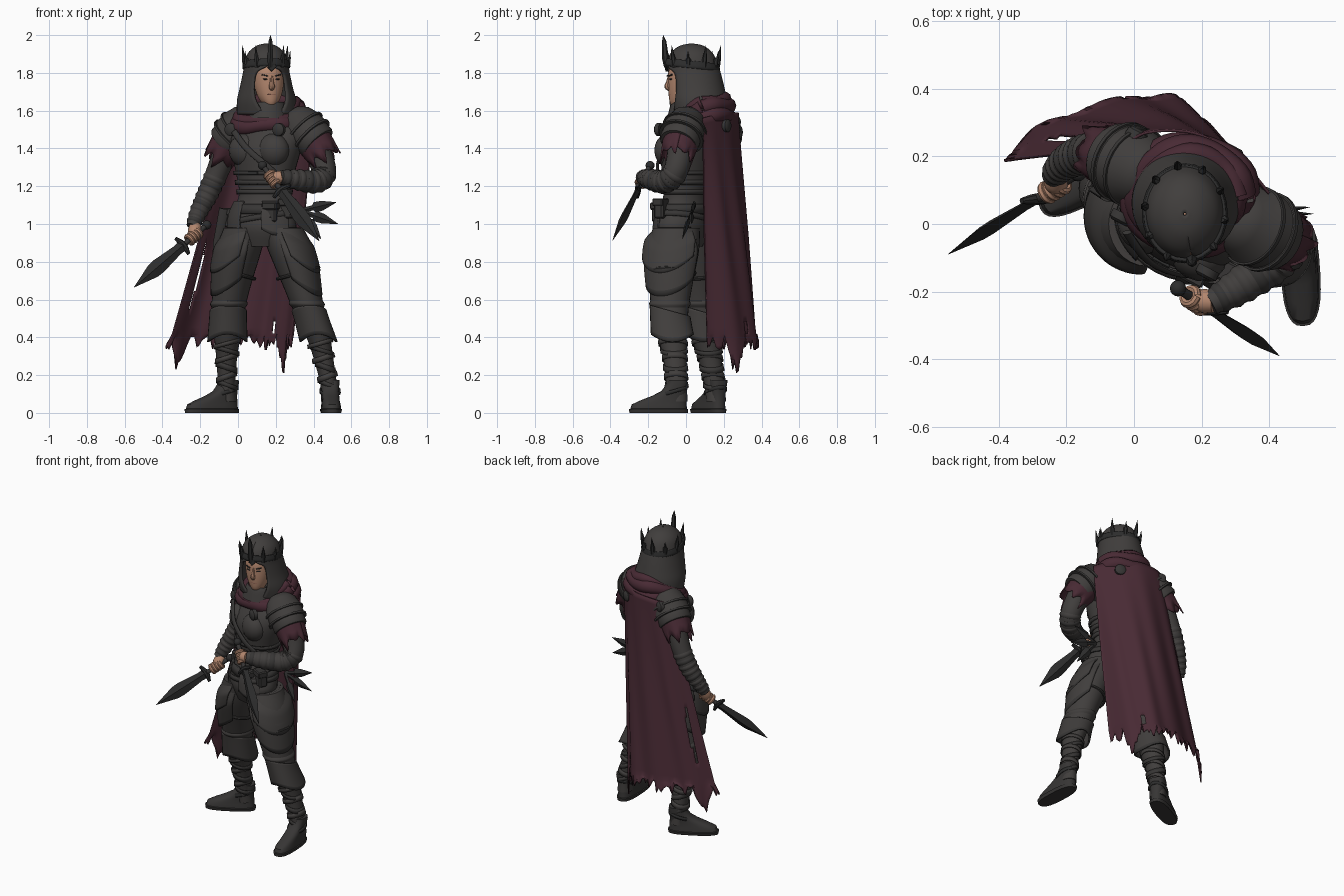
import bpy, bmesh, math, random
from mathutils import Vector, Matrix

if "Cube" in bpy.data.objects:
    bpy.data.objects.remove(bpy.data.objects["Cube"])
random.seed(4)
S, C, R = math.sin, math.cos, math.radians
X, Y, Z = Vector((1, 0, 0)), Vector((0, 1, 0)), Vector((0, 0, 1))

def material(name, c):
    m = bpy.data.materials.new(name)
    m.diffuse_color = (*c, 1)
    m.use_nodes = True
    m.node_tree.nodes["Principled BSDF"].inputs["Base Color"].default_value = m.diffuse_color
    return m
CLOTH = material("charcoal_cloth", (.052, .048, .046))
LEATHER = material("dark_leather", (.038, .036, .035))
METAL = material("black_metal", (.026, .026, .026))
WINE = material("wine_cape", (.065, .023, .034))
SKIN = material("skin", (.45, .24, .155))
LIP = material("lips", (.27, .11, .08))

def at(P, t, lin=False):
    """Catmull-Rom (or straight) interpolation through tuples P, t in 0..1."""
    n = len(P) - 1
    i = min(int(t * n), n - 1)
    f = t * n - i
    p1, p2 = P[i], P[i + 1]
    if lin:
        return [a + (b - a) * f for a, b in zip(p1, p2)]
    p0, p3 = P[max(i - 1, 0)], P[min(i + 2, n)]
    return [b + .5 * f * (c - a + f * (2 * a - 5 * b + 4 * c - d + f * (3 * (b - c) + d - a)))
            for a, b, c, d in zip(p0, p1, p2, p3)]

def finish(name, bm, mats, angle=40, thick=0):
    bmesh.ops.remove_doubles(bm, verts=bm.verts, dist=1e-5)
    bmesh.ops.recalc_face_normals(bm, faces=bm.faces)
    me = bpy.data.meshes.new(name)
    bm.to_mesh(me)
    bm.free()
    for m in mats:
        me.materials.append(m)
    for p in me.polygons:
        p.use_smooth = True
    me.set_sharp_from_angle(angle=R(angle))
    ob = bpy.data.objects.new(name, me)
    bpy.context.collection.objects.link(ob)
    if thick:
        s = ob.modifiers.new("thickness", 'SOLIDIFY')
        s.thickness, s.offset = thick, 0
    return ob

def grid(name, f, nu, nv, mat, cap=False, thick=0, skip=None, trim=None, angle=40):
    bm = bmesh.new()
    V = [[bm.verts.new(f(i / nu, j / nv)) for i in range(nu + 1)] for j in range(nv + 1)]
    for j in range(nv):
        for i in range(nu):
            if not (skip and skip(i, j)):
                fc = bm.faces.new((V[j][i], V[j][i + 1], V[j + 1][i + 1], V[j + 1][i]))
                fc.material_index = int(bool(trim) and j == nv - 1)
    bmesh.ops.remove_doubles(bm, verts=bm.verts, dist=1e-5)
    if cap:
        bmesh.ops.holes_fill(bm, edges=[e for e in bm.edges if e.is_boundary])
    return finish(name, bm, [mat, trim or mat], angle, thick)

def surf(name, P, mat, a0=0, a1=360, yaw=0, n=28, res=4, zf=None, lin=False, sq=1, **k):
    """Stack of horizontal ellipses (cx, cy, z, rx, ry); sq < 1 squares them off."""
    def f(u, v):
        x, y, z, rx, ry = at(P, v, lin)[:5]
        a, w = R(a0 + (a1 - a0) * u), R(yaw)
        p, q = (r * math.copysign(abs(t) ** sq, t) for r, t in ((rx, C(a)), (ry, S(a))))
        return (x + p * C(w) - q * S(w), y + p * S(w) + q * C(w), z + (zf(u, v) if zf else 0))
    return grid(name, f, n, (1 if lin else res) * (len(P) - 1), mat, **k)

def tube(name, P, mat, n=16, res=4, lin=False, flat=1, ref=Y, jag=0, cap=True, **k):
    """Round or flattened sweep along points (x, y, z, radius)."""
    if abs((Vector(P[-1][:3]) - Vector(P[0][:3])).normalized().dot(ref)) > .9:
        ref = Z if ref == Y else X
    def f(u, v):
        p = at(P, v, lin)
        t = (Vector(at(P, min(v + .01, 1), lin)[:3]) - Vector(at(P, max(v - .01, 0), lin)[:3])).normalized()
        a = t.cross(ref).normalized()
        b = t.cross(a)
        w = 2 * math.pi * u
        spike = t * jag * v * abs((u * 7.5) % 1 - .5) * (1 + .6 * S(5 * w))
        return Vector(p[:3]) + (a * C(w) + b * S(w) * flat) * p[3] + spike
    return grid(name, f, n, (1 if lin else res) * (len(P) - 1), mat, cap=cap, **k)

def ball(name, c, r, mat, rot=0):
    bm = bmesh.new()
    bmesh.ops.create_uvsphere(bm, u_segments=16, v_segments=10, radius=1, matrix=Matrix.Translation(c)
                              @ Matrix.Rotation(R(rot), 4, 'Z') @ Matrix.Diagonal((*r, 1)))
    return finish(name, bm, [mat])

def box(name, c, s, mat, yaw=-28, tilt=0):
    bm = bmesh.new()
    bmesh.ops.create_cube(bm, size=1, matrix=Matrix.Translation(c) @ Matrix.Rotation(R(yaw), 4, 'Z')
                          @ Matrix.Rotation(R(tilt), 4, 'Y') @ Matrix.Diagonal((*s, 1)))
    bmesh.ops.bevel(bm, geom=bm.edges[:], offset=min(s) * .15, segments=1, affect='EDGES')
    return finish(name, bm, [mat], 25)

# torso, twisted towards the front left
TW = -28
TORSO = [(.13, -.02, .88, .13, .1), (.13, -.02, .98, .19, .135), (.13, -.01, 1.07, .165, .125),
         (.14, 0, 1.16, .14, .112), (.145, .01, 1.28, .165, .13), (.15, .02, 1.4, .195, .145),
         (.16, .05, 1.5, .2, .125), (.165, .07, 1.58, .11, .09), (.165, .06, 1.64, .08, .08)]
surf("torso", TORSO, CLOTH, yaw=TW, cap=True)
def ring(z, grow):
    for p, q in zip(TORSO, TORSO[1:]):
        if p[2] <= z <= q[2]:
            r = at([p, q], (z - p[2]) / (q[2] - p[2]), True)
            return (r[0], r[1], z, r[3] + grow, r[4] + grow)
def band(name, z, h, mat=LEATHER, tilt=0, grow=.008):
    surf(name, [ring(z - h, grow), ring(z + h, grow)], mat, yaw=TW, thick=.01, lin=True,
         zf=lambda u, v: tilt * C(2 * math.pi * u))
def body(x, y, z):
    v = Matrix.Rotation(R(TW), 3, 'Z') @ Vector((x, y, 0))
    return Vector((.15 + v.x, .02 + v.y, z))
for z, h, t in ((1.08, .025, .0), (1.03, .014, .03), (1.17, .012, 0), (1.22, .012, 0), (1.27, .01, 0)):
    band("belt", z, h, LEATHER, t)
for s in (-1, 1):
    ball("breastplate", body(s * .085, -.08, 1.39), (.09, .075, .09), CLOTH, TW)
    surf("tunic_edge", [ring(1.12, .008), ring(1.05, .015), ring(.97, .01)], CLOTH, 270 - 25 + s * 45,
         270 + 25 + s * 45, TW, thick=.01, trim=LEATHER, zf=lambda u, v: -.03 * v * S(math.pi * u))
tube("chest_strap", [(*body(-.13, -.12, 1.49), .016), (*body(-.03, -.165, 1.4), .016), (*body(.08, -.152, 1.31), .016),
                     (*body(.14, -.1, 1.24), .016)], LEATHER, flat=.5)
box("belt_buckle", body(0, -.15, 1.08), (.06, .025, .05), METAL)
for z in (1.17, 1.22, 1.27):
    box("strap_buckle", body(0, -.13 - (z - 1.17) * .15, z), (.06, .022, .022), METAL)
for x, y, z in ((.17, -.08, 1.08), (.1, -.13, 1.06), (-.19, -.02, 1.03)):
    box("pouch", body(x, y, z), (.075, .055, .1), LEATHER)
    box("pouch_flap", body(x, y - .004, z + .035), (.083, .062, .04), LEATHER)
tube("scabbard", [(-.07, .08, 1.08, .03), (-.11, .1, .9, .022), (-.13, .11, .82, .006)], LEATHER, flat=.5, lin=True)

# legs with cuffs, wraps, thigh plates and boots
LEGS = {
    "left": [(.23, -.05, .98, .115, .125), (.285, -.07, .85, .122, .138), (.335, -.08, .68, .1, .115), (.37, -.085, .56, .085, .1),
             (.42, -.075, .42, .066, .08), (.45, -.06, .3, .053, .062), (.48, -.05, .15, .044, .055), (.485, -.045, .06, .046, .053)],
    "right": [(.04, 0, .98, .115, .125), (.0, .02, .85, .122, .138), (-.03, .05, .68, .1, .115), (-.05, .07, .56, .09, .1),
              (-.055, .1, .42, .073, .083), (-.06, .125, .3, .056, .063), (-.06, .15, .15, .046, .053), (-.055, .16, .06, .048, .053)]}
def bigger(P, t, g):
    r = at(P, t)
    return (*r[:3], r[3] + g, r[4] + g)
for side, P in LEGS.items():
    s = 1 if side == "left" else -1
    surf(side + "_leg", P, CLOTH, cap=True)
    surf(side + "_boot_cuff", [bigger(P, .45, .006), bigger(P, .5, .014), bigger(P, .6, .033)], CLOTH, thick=.01,
         trim=LEATHER, zf=lambda u, v: .03 * (1 - v) * -S(2 * math.pi * u) - .02 * v * C(4 * math.pi * u))
    surf(side + "_knee_fold", [bigger(P, .39, 0), bigger(P, .41, .008), bigger(P, .43, 0)], CLOTH)
    for k in range(6):
        t = .62 + k * .045
        surf(side + "_shin_wrap", [bigger(P, t, .002), bigger(P, t + .028, .006)], LEATHER if k % 2 else CLOTH,
             thick=.007, res=1, zf=lambda u, v, k=k: .018 * (-1) ** k * C(2 * math.pi * u))
    mid = 0 if s > 0 else 180
    for k, (t0, t1, w) in enumerate(((.02, .26, 85), (.0, .16, 70))):
        surf(side + "_thigh_plate", [bigger(P, t0 + (t1 - t0) * q / 6, -.02 + (.032 + .008 * k) * min(1, q / 3)) for q in range(7)],
             CLOTH, mid - s * 25 - w, mid - s * 25 + w, thick=.008, res=2, trim=LEATHER,
             zf=lambda u, v: -.09 * v * S(math.pi * u))
    tube(side + "_thigh_strap", [(p[0] + p[3] * C(a), p[1] + p[4] * S(a), .74 + s * .03 * C(a), .01)
         for p in [at(P, .235)] for a in [2 * math.pi * i / 12 for i in range(13)]], LEATHER, n=8, res=2, ref=Z, cap=False)
    ax, ay, yaw = (.487, -.045, -87) if s > 0 else (-.05, .165, 208)
    foot = [(.1, 0, .155, .052), (.1, .02, .157, .058), (.1, .022, .15, .052), (.097, .045, .145, .05), (.075, .066, .122, .046),
            (.045, .09, .09, .046), (.02, .115, .066, .046), (0, .16, .052, .05), (0, .175, .05, .05)]
    surf(side + "_boot", [(ax + o * C(R(yaw)), ay + o * S(R(yaw)), z, l, w) for o, z, l, w in foot], LEATHER,
         yaw=yaw, cap=True, lin=True, sq=.75)
    surf(side + "_boot_strap", [(ax + .02 * C(R(yaw)), ay + .02 * S(R(yaw)), z, .07, .052) for z in (.105, .125)], METAL,
         yaw=yaw, lin=True, thick=.008, zf=lambda u, v: -.02 * C(2 * math.pi * u))

# arms, pauldrons and torn sleeves
ARMS = {
    "left": [(.36, -.02, 1.52, .075), (.425, -.03, 1.38, .07), (.455, -.06, 1.27, .064), (.41, -.115, 1.225, .06),
             (.31, -.185, 1.235, .052), (.225, -.235, 1.25, .036)],
    "right": [(0, .17, 1.52, .075), (-.07, .2, 1.37, .066), (-.12, .21, 1.25, .058), (-.165, .2, 1.15, .054),
              (-.21, .175, 1.06, .045), (-.24, .14, .985, .034)]}
for side, P in ARMS.items():
    tube(side + "_arm", P, CLOTH)
    for k in range(8):
        t = .4 + k * .07
        a, b, m = at(P, t), at(P, t + .05), at(P, t + .025)
        tube(side + "_arm_wrap", [(*a[:3], a[3]), (*m[:3], m[3] + .005), (*b[:3], b[3])], LEATHER if k % 3 == 1 else CLOTH, res=2)
    s0, s1 = ((.275, .03, 1.585), (.435, -.045, 1.415)) if side == "left" else ((.08, .13, 1.585), (-.075, .205, 1.415))
    prof = [(0, .03), (.05, .075), (.2, .112), (.45, .132), (.47, .138), (.5, .13), (.68, .132), (.7, .138), (.73, .122),
            (.9, .122), (.94, .115)]
    tube(side + "_pauldron", [(*Vector(s0).lerp(Vector(s1), t), r * .86) for t, r in prof], CLOTH, n=28, lin=True)
    for t, r in ((.485, .122), (.715, .122)):
        tube(side + "_pauldron_rim", [(*Vector(s0).lerp(Vector(s1), t + d), r) for d in (-.025, .025)], LEATHER, n=28, lin=True)
    e = Vector(s1) + Vector((.015 if side == "left" else -.015, 0, -.05))
    tube(side + "_torn_sleeve", [(*Vector(s0).lerp(Vector(s1), .6), .1), (*e, .082)], WINE, n=45, res=3, jag=.09,
         cap=False, thick=.006)
for p, d in ((body(-.165, -.09, 1.5), -1), (body(.135, -.115, 1.5), -1), (Vector((.01, .265, 1.54)), 1), (Vector((.29, .215, 1.52)), 1)):
    n = (body(0, d, 0) - body(0, 0, 0)) * .016
    tube("cape_disc", [(*(p - n), .034), (*(p + n * .5), .034), (*(p + n), .024)], LEATHER, n=20, lin=True)

# daggers and the hands gripping them
def dagger(pommel, tip, grip):
    a, b = Vector(pommel), Vector(tip)
    d = (b - a).normalized()
    g = a.lerp(b, .32)
    side = d.cross(Y).normalized()
    tube("dagger_grip", [(*a, .014), (*g, .014)], LEATHER, n=10)
    ball("dagger_pommel", a, (.024, .024, .024), METAL)
    tube("dagger_guard", [(*(g - side * .055 + d * .012), .009), (*g, .017), (*(g + side * .055 + d * .012), .009)], METAL, n=8)
    tube("dagger_blade", [(*g.lerp(b, t), w) for t, w in ((0, .03), (.12, .027), (.5, .041), (.62, .039), (1, .001))], METAL,
         n=4, lin=True, flat=.5, angle=15)
    h = a.lerp(b, grip)
    for k in range(4):
        c = h + d * (k - 1.5) * .021
        tube("finger", [(*(c + (side * C(w) + d.cross(side) * S(w)) * .024), .0125)
             for w in [R(q) for q in range(0, 361, 45)]], SKIN, n=8, res=2, ref=d, cap=False)
    return h
for p, t, w, g in (((-.165, .15, .995), (-.55, -.09, .665), (-.225, .145, .99), .18),
                   ((.13, -.19, 1.31), (.43, -.39, .91), (.235, -.23, 1.25), .18)):
    h = dagger(p, t, g)
    tube("palm", [(*w, .032), (*Vector(w).lerp(h, .6), .036), (*h, .026)], SKIN)
for tip in ((.53, .03, 1.0), (.52, .05, 1.115), (.44, -.02, .92)):
    b = Vector((.33, .03, 1.07))
    tube("hip_knife", [(*b.lerp(Vector(tip), t), w) for t, w in ((0, .012), (.35, .014), (.4, .028), (.6, .026), (1, .001))],
         METAL, n=4, lin=True, flat=.45, angle=15)

# head, hood and crown
FX = -80
surf("face", [(.165, -.01, 1.6, .03, .04), (.168, -.022, 1.635, .04, .06), (.166, -.018, 1.68, .064, .074), (.163, -.01, 1.75, .08, .086),
              (.16, 0, 1.82, .08, .09), (.16, .01, 1.87, .05, .06)], SKIN, yaw=10, cap=True)
def facept(x, y, z):
    v = Matrix.Rotation(R(10), 3, 'Z') @ Vector((x, y, 0))
    return Vector((.164 + v.x, -.012 + v.y, z))
tube("nose", [(*facept(0, -.077, 1.785), .008), (*facept(0, -.084, 1.75), .011), (*facept(0, -.088, 1.727), .016),
              (*facept(0, -.07, 1.712), .01)], SKIN, n=8, ref=X)
ball("mouth", facept(0, -.074, 1.685), (.024, .007, .005), LIP, 10)
for s in (-1, 1):
    ball("eye", facept(s * .034, -.076, 1.767), (.013, .006, .004), METAL, 10 + s * 22)
    box("brow", facept(s * .036, -.078, 1.787), (.034, .008, .006), METAL, 10 + s * 22, -s * 12)
HOOD = [(.15, .03, 1.95, .004, .004, 0), (.15, .03, 1.938, .05, .06, 0), (.15, .03, 1.9, .093, .108, 0), (.15, .032, 1.84, .112, .132, 12),
        (.15, .038, 1.8, .118, .14, 72), (.15, .05, 1.72, .135, .148, 76), (.152, .06, 1.65, .152, .152, 62), (.155, .07, 1.58, .155, .14, 30)]
def hood(u, v):
    x, y, z, rx, ry, gap = at(HOOD, v)
    a = R(FX + gap / 2 + (360 - gap) * u)
    return (x + rx * C(a), y + ry * S(a), z)
grid("hood", hood, 40, 28, CLOTH, thick=.012)
surf("chin_wrap", [(.16, .03, 1.56, .12, .13), (.163, .02, 1.62, .095, .105), (.165, .01, 1.645, .075, .085)], CLOTH)
surf("crown_band", [(.15, .032, 1.832, .119, .14), (.15, .032, 1.842, .122, .143), (.15, .032, 1.868, .116, .137)], METAL,
     thick=.01, zf=lambda u, v: .015 * C(2 * math.pi * (u - FX / 360)) - .008)
for k in range(10):
    a = R(FX + k * 36)
    top = 2.0 if k == 0 else (1.945 if k % 2 else 1.915)
    x, y = C(a), S(a)
    tube("crown_spike", [(.15 + .115 * x, .032 + .137 * y, 1.83, .013), (.15 + .119 * x, .032 + .142 * y, 1.872, .018 if k == 0 else .013),
         (.15 + .125 * x, .032 + .15 * y, top - .035, .012 if k == 0 else .007), (.15 + .127 * x, .032 + .155 * y, top, .001)],
         METAL, n=6, lin=True, ref=X)
box("brow_plate", facept(0, -.092, 1.832), (.033, .012, .04), METAL, 10, 45)

# scarf in twisted loops
for k, (rx, ry, z, r, dip) in enumerate(((.165, .145, 1.545, .042, .03), (.15, .135, 1.585, .042, .05), (.137, .12, 1.615, .032, .05),
                                         (.15, .135, 1.525, .03, .06))):
    tube("scarf_loop", [(.165 + rx * C(a), .085 + ry * S(a), z + dip * S(a + .4) + .01 * S(3 * a + k), r * (1 + .12 * S(4 * a + k)))
         for a in [2 * math.pi * i / 16 for i in range(17)]], WINE, n=10, res=3, ref=Z, cap=False)

# long torn cape
TOP = [(-.04, .22), (.04, .27), (.19, .265), (.32, .18), (.4, .09)]
HEM = [(-.385, .18), (-.3, .275), (-.15, .34), (.03, .38), (.15, .36), (.24, .26), (.28, .11)]
teeth = [random.uniform(-.04, .05) for _ in range(73)]
def cape(u, v):
    p, q = Vector(at(TOP, u)), Vector(at(HEM, u))
    w = p.lerp(q, v ** 1.05)
    fold = .007 * S(u * 30 + 2 * v) * min(1, v * 2)
    strand = .13 * max(0, 1 - abs(u - .13) / .06) + .16 * max(0, 1 - abs(u - .83) / .06)
    end = .37 + teeth[round(u * 72)] - strand
    z0 = 1.56 + .03 * S(math.pi * u)
    z = z0 + (.42 - z0) * v / .9 if v < .9 else .42 + (end - .42) * (v - .9) * 10
    return (w.x + fold * .3, w.y + fold, z)
def holes(i, j):
    return (i == 9 and 20 < j < 32) or (i == 10 and 22 < j < 29) or (i in (50, 51) and 33 < j < 36) or (i == 31 and j > 36)
grid("cape", cape, 72, 40, WINE, thick=.008, skip=holes)
